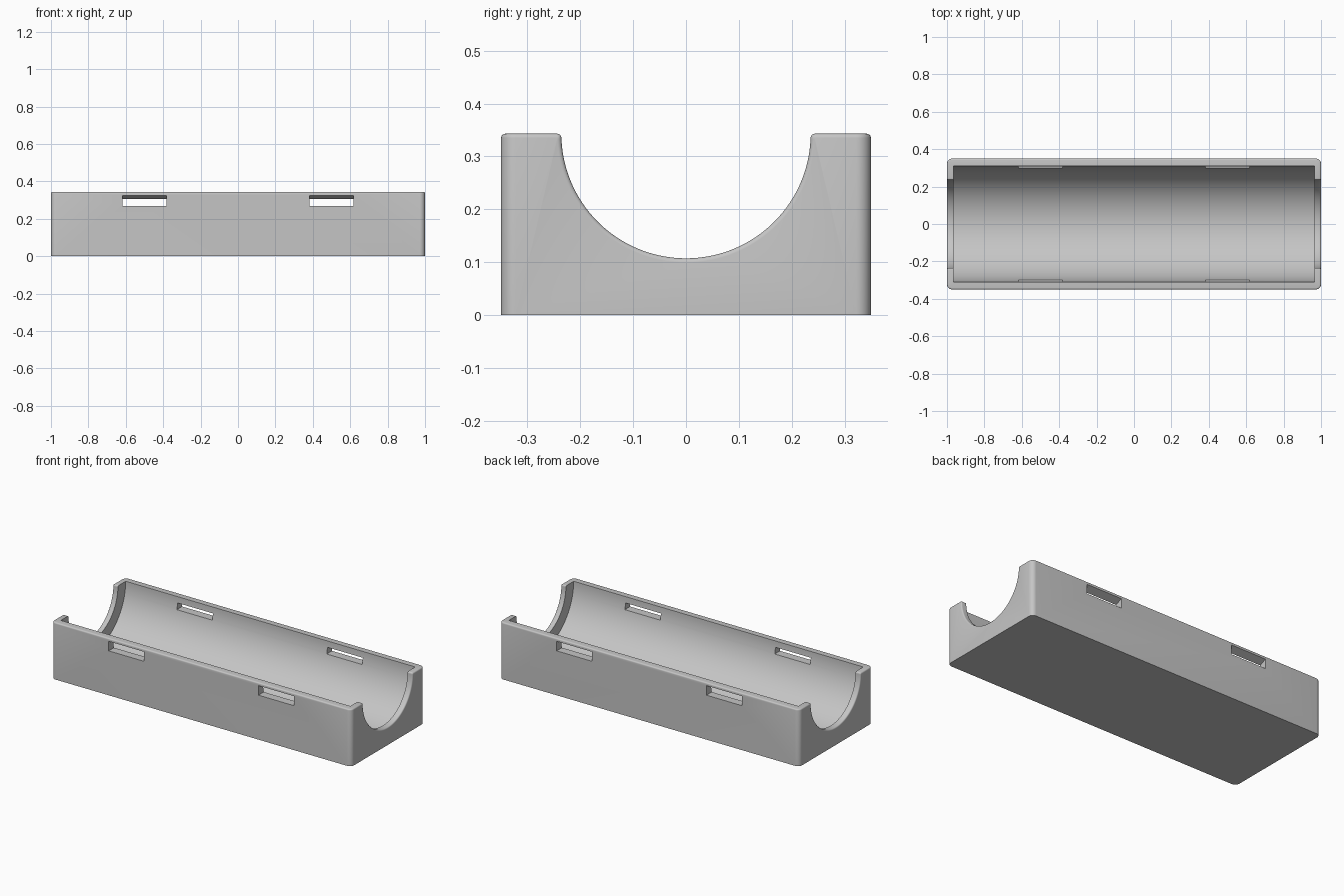
import bpy, bmesh
from math import sin, cos, pi, radians

cube = bpy.data.objects.get("Cube")
if cube:
    bpy.data.objects.remove(cube, do_unlink=True)

HALF_Y, HEIGHT = 0.35, 0.343
END_R, TROUGH_R, TROUGH_HALF = 0.236, 0.309, 0.966

grey = bpy.data.materials.new("light grey plastic")
grey.use_nodes = True
colour = (0.56, 0.56, 0.56, 1)
grey.diffuse_color = colour
grey.node_tree.nodes["Principled BSDF"].inputs["Base Color"].default_value = colour


def extrude_x(profile, x0, x1):
    """Solid made by sweeping a (y, z) outline along x."""
    bm = bmesh.new()
    face = bm.faces.new([bm.verts.new((x0, y, z)) for y, z in profile])
    swept = bmesh.ops.extrude_face_region(bm, geom=[face])["geom"]
    verts = [v for v in swept if isinstance(v, bmesh.types.BMVert)]
    bmesh.ops.translate(bm, verts=verts, vec=(x1 - x0, 0, 0))
    bmesh.ops.recalc_face_normals(bm, faces=bm.faces)
    return bm


def to_object(bm, name):
    mesh = bpy.data.meshes.new(name)
    bm.to_mesh(mesh)
    bm.free()
    mesh.materials.append(grey)
    obj = bpy.data.objects.new(name, mesh)
    bpy.context.collection.objects.link(obj)
    return obj


def arc(radius, start, end, steps):
    angles = [start + (end - start) * i / steps for i in range(steps + 1)]
    return [(radius * cos(a), HEIGHT + radius * sin(a)) for a in angles]


# Block with a half-round channel as wide as the end openings
outline = [(-HALF_Y, HEIGHT), (-HALF_Y, 0), (HALF_Y, 0), (HALF_Y, HEIGHT)]
bm = extrude_x(outline + arc(END_R, 0, -pi, 64), -1, 1)

# Rounded upright corners
corners = [e for e in bm.edges
           if all(abs(v.co.y) > HALF_Y - 0.001 for v in e.verts)
           and abs(e.verts[0].co.z - e.verts[1].co.z) > 0.1]
bmesh.ops.bevel(bm, geom=corners, offset=0.028, segments=8, profile=0.5, affect='EDGES')

# Small rounding on the rim and end openings, bottom left sharp
rim = [e for e in bm.edges
       if e.calc_face_angle(0) > radians(40)
       and max(v.co.z for v in e.verts) > 0.01]
bmesh.ops.bevel(bm, geom=rim, offset=0.008, segments=4, profile=0.5,
                affect='EDGES', clamp_overlap=True)
tray = to_object(bm, "tray")

# Wide inner trough between the end walls
cutters = [to_object(extrude_x(arc(TROUGH_R, 0, -2 * pi, 128)[:-1],
                               -TROUGH_HALF, TROUGH_HALF), "trough_cutter")]

# Four latch slots with sloping ceilings
slot = [(0.26, 0.268), (0.38, 0.268), (0.38, 0.339), (0.26, 0.285)]
for x in (-0.5, 0.5):
    for side in (-1, 1):
        profile = [(side * y, z) for y, z in slot]
        cutters.append(to_object(extrude_x(profile, x - 0.118, x + 0.118), "slot_cutter"))

for cutter in cutters:
    cutter.hide_render = True
    mod = tray.modifiers.new("cut", 'BOOLEAN')
    mod.operation = 'DIFFERENCE'
    mod.solver = 'EXACT'
    mod.object = cutter

# Bake the cuts and drop the cutters
bpy.context.view_layer.update()
evaluated = tray.evaluated_get(bpy.context.evaluated_depsgraph_get())
baked = bpy.data.meshes.new_from_object(evaluated)
tray.modifiers.clear()
tray.data = baked
baked.materials.clear()
baked.materials.append(grey)
for cutter in cutters:
    bpy.data.objects.remove(cutter, do_unlink=True)

# Smooth curves, sharp edges
bpy.ops.object.select_all(action='DESELECT')
tray.select_set(True)
bpy.context.view_layer.objects.active = tray
bpy.ops.object.shade_smooth_by_angle(angle=radians(30))
